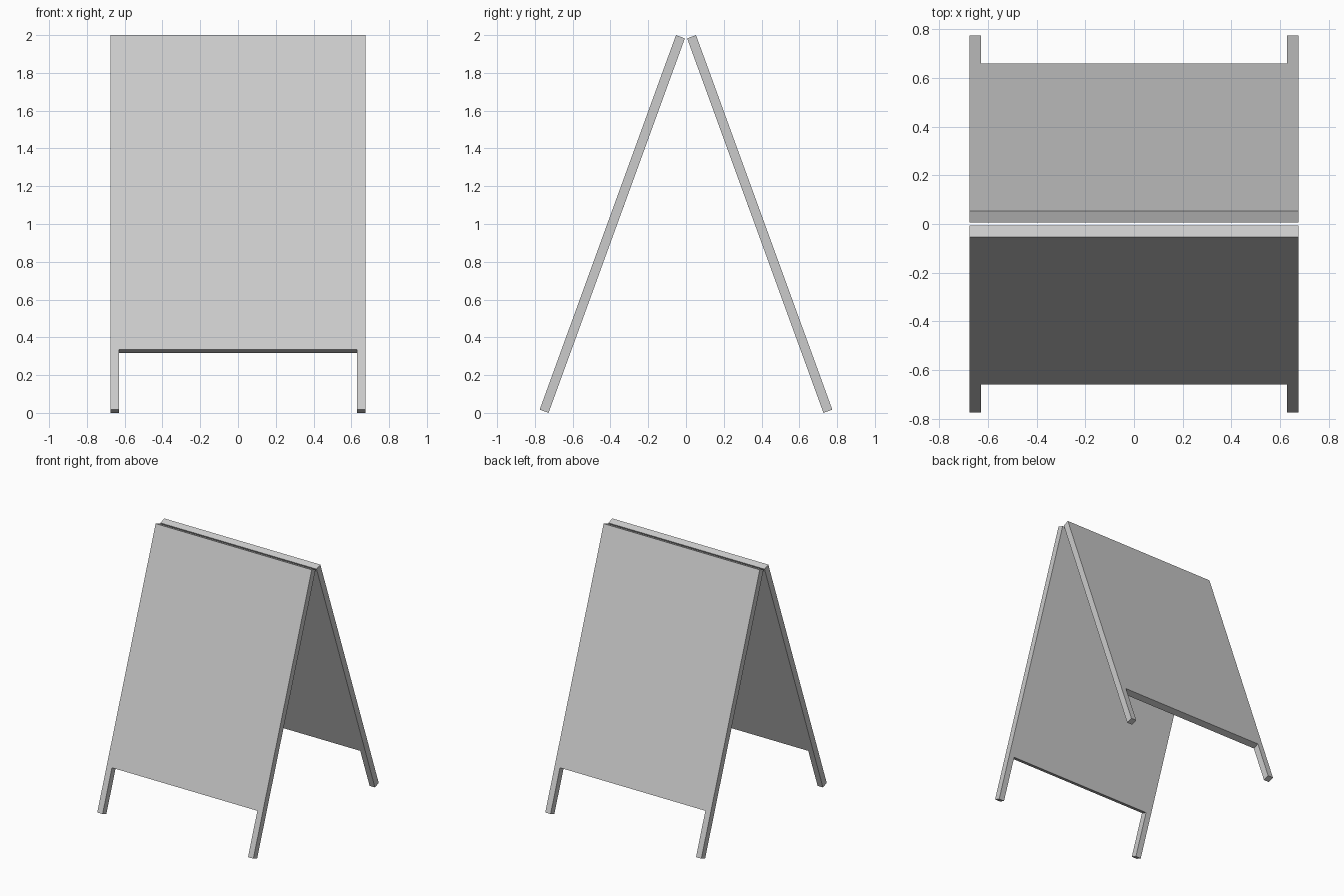
import bpy, bmesh
from math import radians, sin, cos
from mathutils import Vector

if "Cube" in bpy.data.objects:
    bpy.data.objects.remove(bpy.data.objects["Cube"])

TILT = radians(20)
THICK, HALF_W, LEG_W = 0.05, 0.675, 0.046
TOP_Y = 0.053
LENGTH = (2 - THICK * sin(TILT)) / cos(TILT)
PANEL = (2 - 0.335) / cos(TILT)


def board(name, side):
    """Leaning board with two short legs; side is -1 for front, 1 for back."""
    inner = HALF_W - LEG_W
    outline = [(-HALF_W, 0), (HALF_W, 0), (HALF_W, LENGTH), (inner, LENGTH),
               (inner, PANEL), (-inner, PANEL), (-inner, LENGTH), (-HALF_W, LENGTH)]
    bm = bmesh.new()
    verts = [bm.verts.new((x, side * (TOP_Y + d * sin(TILT)), 2 - d * cos(TILT)))
             for x, d in outline]
    face = bm.faces.new(verts)
    # thicken towards the inside of the stand
    ext = bmesh.ops.extrude_face_region(bm, geom=[face], use_keep_orig=True)
    moved = [g for g in ext["geom"] if isinstance(g, bmesh.types.BMVert)]
    inward = Vector((0, -side * cos(TILT), -sin(TILT))) * THICK
    bmesh.ops.translate(bm, verts=moved, vec=inward)
    bmesh.ops.recalc_face_normals(bm, faces=bm.faces[:])
    mesh = bpy.data.meshes.new(name)
    bm.to_mesh(mesh)
    bm.free()
    bpy.context.collection.objects.link(bpy.data.objects.new(name, mesh))


# two boards leaning together at the top
board("front_board", -1)
board("back_board", 1)
